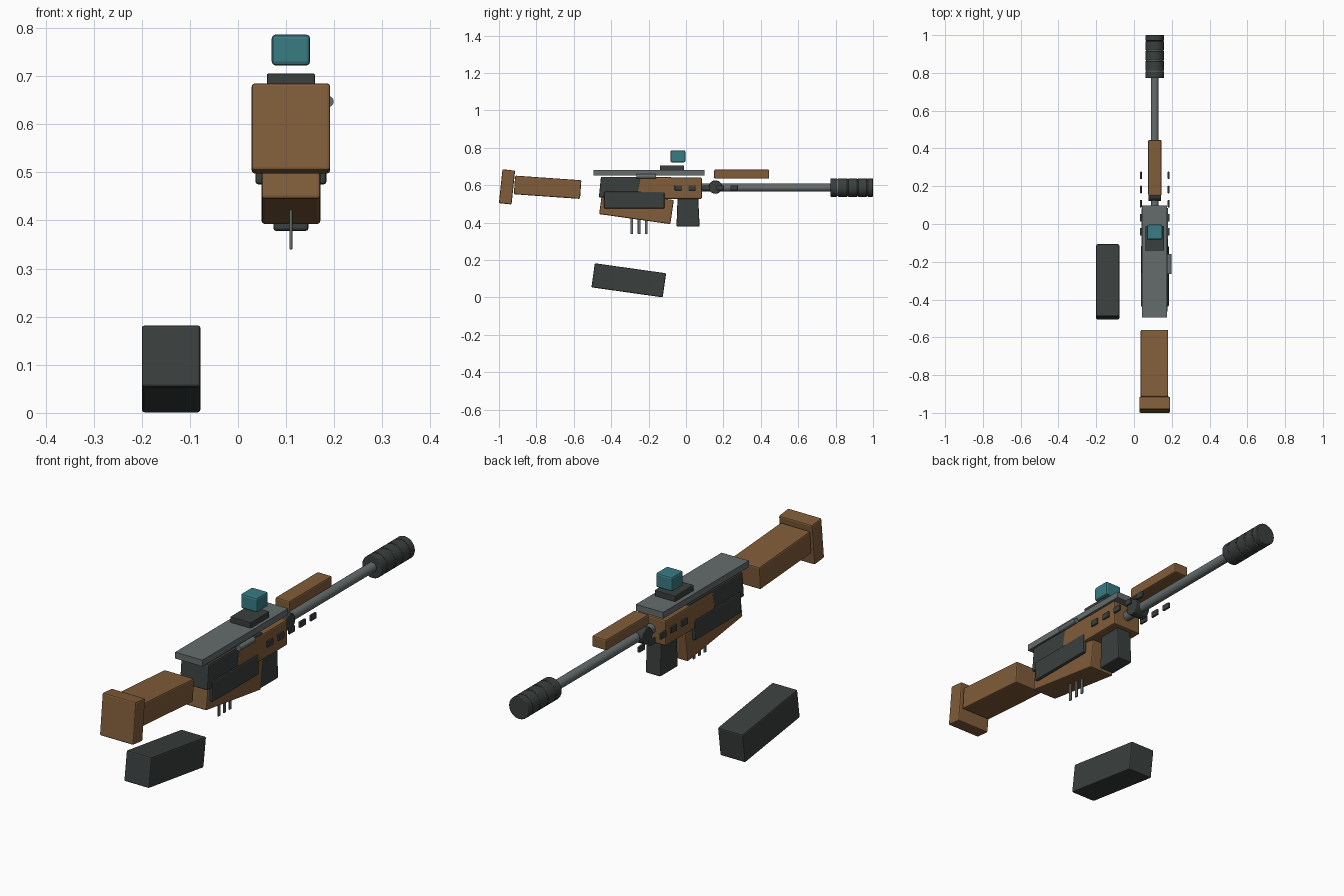
import bpy, bmesh
from math import radians, pi
from mathutils import Matrix

if "Cube" in bpy.data.objects:
    bpy.data.objects.remove(bpy.data.objects["Cube"])

CX = 0.11  # centre line of the assembly


def material(name, rgb):
    m = bpy.data.materials.new(name)
    m.diffuse_color = (*rgb, 1)
    m.use_nodes = True
    m.node_tree.nodes["Principled BSDF"].inputs["Base Color"].default_value = m.diffuse_color
    return m


WOOD = material("wood", (0.22, 0.11, 0.042))
DARK = material("dark_metal", (0.042, 0.05, 0.048))
STEEL = material("steel", (0.13, 0.15, 0.15))
TEAL = material("teal_glass", (0.04, 0.2, 0.23))


def finish(name, bm, mat, bevel=0.0):
    me = bpy.data.meshes.new(name)
    bmesh.ops.recalc_face_normals(bm, faces=bm.faces)
    bm.to_mesh(me)
    bm.free()
    ob = bpy.data.objects.new(name, me)
    bpy.context.collection.objects.link(ob)
    me.materials.append(mat)
    if bevel:
        mod = ob.modifiers.new("edge_bevel", 'BEVEL')
        mod.width, mod.segments = bevel, 2
        mod.limit_method = 'ANGLE'
    return ob


def box(name, centre, size, mat, tilt=0, bevel=0.006):
    bm = bmesh.new()
    bmesh.ops.create_cube(bm, size=1)
    bmesh.ops.scale(bm, vec=size, verts=bm.verts)
    ob = finish(name, bm, mat, bevel)
    ob.location = centre
    ob.rotation_euler.x = radians(tilt)
    return ob


def span(name, x, y, z, mat, bevel=0.006):
    c = [(a + b) / 2 for a, b in (x, y, z)]
    s = [b - a for a, b in (x, y, z)]
    return box(name, c, s, mat, 0, bevel)


def side_profile(name, pts, width, mat, bevel=0.006):
    bm = bmesh.new()
    f = bm.faces.new([bm.verts.new((CX - width / 2, y, z)) for y, z in pts])
    r = bmesh.ops.extrude_face_region(bm, geom=[f])
    vs = [v for v in r['geom'] if isinstance(v, bmesh.types.BMVert)]
    bmesh.ops.translate(bm, vec=(width, 0, 0), verts=vs)
    return finish(name, bm, mat, bevel)


def rod(name, centre, radius, length, mat, axis='Y', bevel=0.0, sides=24):
    bm = bmesh.new()
    rot = Matrix.Rotation(pi / 2, 4, 'X' if axis == 'Y' else 'Y')
    bmesh.ops.create_cone(bm, cap_ends=True, segments=sides, radius1=radius,
                          radius2=radius, depth=length, matrix=rot)
    ob = finish(name, bm, mat, bevel)
    ob.location = centre
    bpy.context.view_layer.objects.active = ob
    ob.select_set(True)
    bpy.ops.object.shade_smooth_by_angle(angle=radians(35))
    ob.select_set(False)
    return ob


# Loose block and matching lower body
box("loose_block", (-0.139, -0.306, 0.0915), (0.122, 0.385, 0.13), DARK, -8)
box("lower_body", (CX, -0.265, 0.483), (0.122, 0.385, 0.13), WOOD, -8)

# Stock and butt pad
box("stock", (CX - 0.002, -0.74, 0.589), (0.145, 0.355, 0.1), WOOD, -4)
box("butt_pad", (CX, -0.957, 0.591), (0.163, 0.068, 0.182), WOOD, -6)

# Receiver
side_profile("rear_receiver", [(-0.455, 0.645), (-0.08, 0.645), (-0.08, 0.55),
                               (-0.25, 0.53), (-0.466, 0.535)], 0.135, DARK)
side_profile("front_receiver", [(-0.245, 0.64), (0.085, 0.64), (0.085, 0.527),
                                (-0.15, 0.527), (-0.26, 0.565)], 0.142, WOOD)
span("side_panel", (0.036, 0.184), (-0.438, -0.115), (0.475, 0.565), DARK)
side_profile("front_grip", [(-0.045, 0.54), (0.065, 0.54), (0.073, 0.378),
                            (-0.051, 0.378)], 0.073, DARK)
rod("side_bolt", (0.187, -0.212, 0.647), 0.012, 0.105, STEEL, sides=12)

# Vent slots, mirrored on both sides
for i in range(5):
    y = -0.041 + i * 0.0745
    for side in (-1, 1):
        box(f"vent_slot_{i}_{'left' if side < 0 else 'right'}",
            (CX + side * 0.0735, y, 0.586), (0.01, 0.04, 0.027), DARK, 0, 0.003)

# Pins below the body
for i in range(3):
    span(f"lower_pin_{i}", (0.107, 0.113), (-0.297 + i * 0.039, -0.283 + i * 0.039),
         (0.34, 0.46), STEEL, 0.001)

# Top rail, sight and upper guard
span("top_rail", (0.042, 0.174), (-0.495, 0.098), (0.652, 0.68), STEEL, 0)
span("sight_base", (0.06, 0.16), (-0.14, -0.01), (0.678, 0.705), DARK, 0.003)
span("sight_block", (0.07, 0.15), (-0.083, -0.003), (0.722, 0.786), TEAL, 0.008)
span("upper_guard", (0.075, 0.145), (0.15, 0.445), (0.635, 0.683), WOOD)

# Barrel, collar and ringed muzzle
rod("barrel", (CX, 0.43, 0.587), 0.021, 0.72, STEEL)
rod("barrel_collar", (CX, 0.157, 0.59), 0.036, 0.068, DARK, 'X', 0.003)
rod("muzzle_core", (CX, 0.885, 0.587), 0.046, 0.21, STEEL)
edges = [0.77, 0.81, 0.865, 0.918, 0.97, 1.0]
for i, (a, b) in enumerate(zip(edges, edges[1:])):
    rod(f"muzzle_segment_{i}", (CX, (a + b) / 2, 0.587), 0.049,
        b - a - (0.004 if i < 4 else 0), DARK, 'Y', 0.003)
